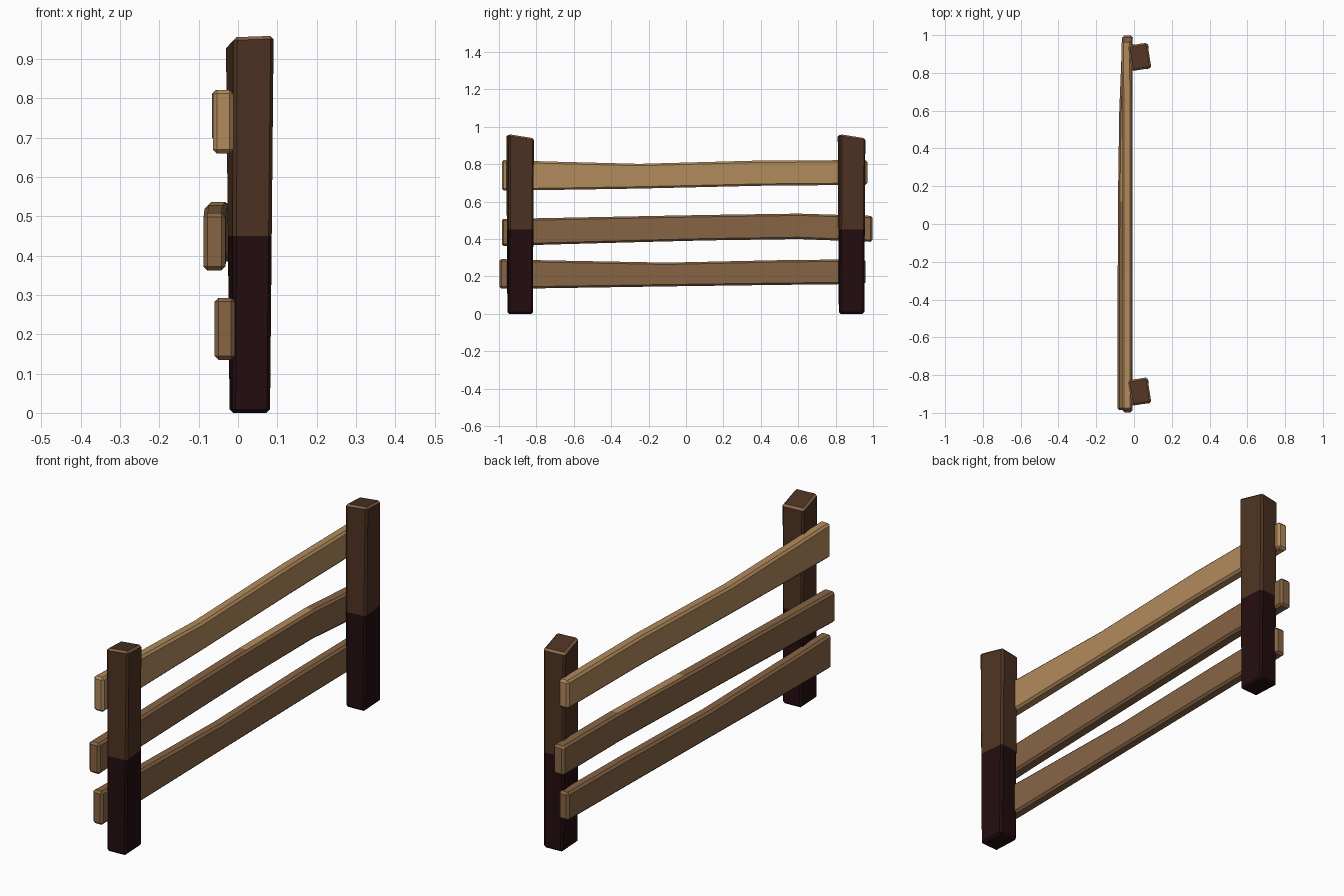
import bpy
import bmesh
import math
from mathutils import Vector, Matrix

cube = bpy.data.objects.get("Cube")
if cube:
    bpy.data.objects.remove(cube, do_unlink=True)


def make_material(name, hex_code):
    channels = [int(hex_code[i:i + 2], 16) / 255 for i in (0, 2, 4)]
    colour = [((c + 0.055) / 1.055) ** 2.4 if c > 0.04 else c / 12.92 for c in channels]
    mat = bpy.data.materials.new(name)
    mat.use_nodes = True
    mat.diffuse_color = (*colour, 1)
    mat.node_tree.nodes["Principled BSDF"].inputs["Base Color"].default_value = (*colour, 1)
    return mat


light_wood = make_material("light_wood", "b28b5c")
mid_wood = make_material("mid_wood", "876545")
dark_wood = make_material("dark_wood", "4e3322")
stained_wood = make_material("stained_wood", "230d0f")


def loft(name, sections, bevel, materials, rule):
    """Join four-cornered sections into a solid, chamfer it and colour its faces."""
    bm = bmesh.new()
    rings = [[bm.verts.new(p) for p in section] for section in sections]
    for a, b in zip(rings, rings[1:]):
        for i in range(4):
            j = (i + 1) % 4
            bm.faces.new((a[i], a[j], b[j], b[i]))
    bm.faces.new(rings[0])
    bm.faces.new(rings[-1])
    bmesh.ops.recalc_face_normals(bm, faces=bm.faces)
    sharp = [e for e in bm.edges if e.calc_face_angle() > math.radians(40)]
    bmesh.ops.bevel(bm, geom=sharp, offset=bevel, segments=1, profile=0.5,
                    affect='EDGES', clamp_overlap=True)
    bmesh.ops.recalc_face_normals(bm, faces=bm.faces)
    for face in bm.faces:
        face.material_index = rule(face.calc_center_median(), face.normal)
    mesh = bpy.data.meshes.new(name)
    bm.to_mesh(mesh)
    bm.free()
    for mat in materials:
        mesh.materials.append(mat)
    obj = bpy.data.objects.new(name, mesh)
    bpy.context.collection.objects.link(obj)
    return obj


# Posts: slightly twisted, sloping tops, stained lower half
def post_section(y, z, width, depth, angle, slanted=False):
    turn = Matrix.Rotation(math.radians(angle), 3, 'Z')
    points = []
    for sx, sy in ((-1, -1), (1, -1), (1, 1), (-1, 1)):
        p = turn @ Vector((sx * width / 2, sy * depth / 2, 0))
        height = z + (0.06 * p.x - 0.15 * p.y if slanted else 0)
        points.append((p.x + 0.03, p.y + y, height))
    return points


def post_colour(centre, normal):
    if centre.z < 0.45:
        return 1
    return 2 if centre.z > 0.9 and 0.3 < normal.z < 0.93 else 0


for name, y in (("front_post", -0.887), ("back_post", 0.885)):
    loft(name,
         [post_section(y, 0, 0.097, 0.132, 3),
          post_section(y, 0.45, 0.1, 0.134, 6),
          post_section(y, 0.948, 0.104, 0.136, 9, True)],
         0.009, (dark_wood, stained_wood, mid_wood), post_colour)


# Rails: stations of y, lower z, upper z and centre x
def rail(name, stations, thickness, materials, rule):
    half = thickness / 2
    sections = [[(x - half, y, low), (x + half, y, low), (x + half, y, high), (x - half, y, high)]
                for y, low, high, x in stations]
    loft(name, sections, 0.01, materials, rule)


rail("top_rail",
     [(-0.985, 0.66, 0.822, -0.038), (-0.75, 0.662, 0.815, -0.038),
      (-0.25, 0.67, 0.802, -0.036), (0.4, 0.685, 0.82, -0.036),
      (0.97, 0.69, 0.822, -0.04)],
     0.052, (light_wood,), lambda c, n: 0)

rail("middle_rail",
     [(-0.985, 0.362, 0.508, -0.06), (-0.75, 0.37, 0.512, -0.059),
      (-0.2, 0.385, 0.523, -0.058), (0.12, 0.393, 0.529, -0.057),
      (0.6, 0.4, 0.536, -0.05), (0.997, 0.385, 0.524, -0.034)],
     0.056, (mid_wood, light_wood),
     lambda c, n: 1 if n.z > 0.9 and 0.12 < c.y < 0.6 else 0)

rail("bottom_rail",
     [(-0.997, 0.135, 0.293, -0.034), (-0.75, 0.137, 0.286, -0.034),
      (-0.1, 0.147, 0.274, -0.034), (0.5, 0.155, 0.287, -0.034),
      (0.96, 0.16, 0.292, -0.034)],
     0.052, (mid_wood,), lambda c, n: 0)
